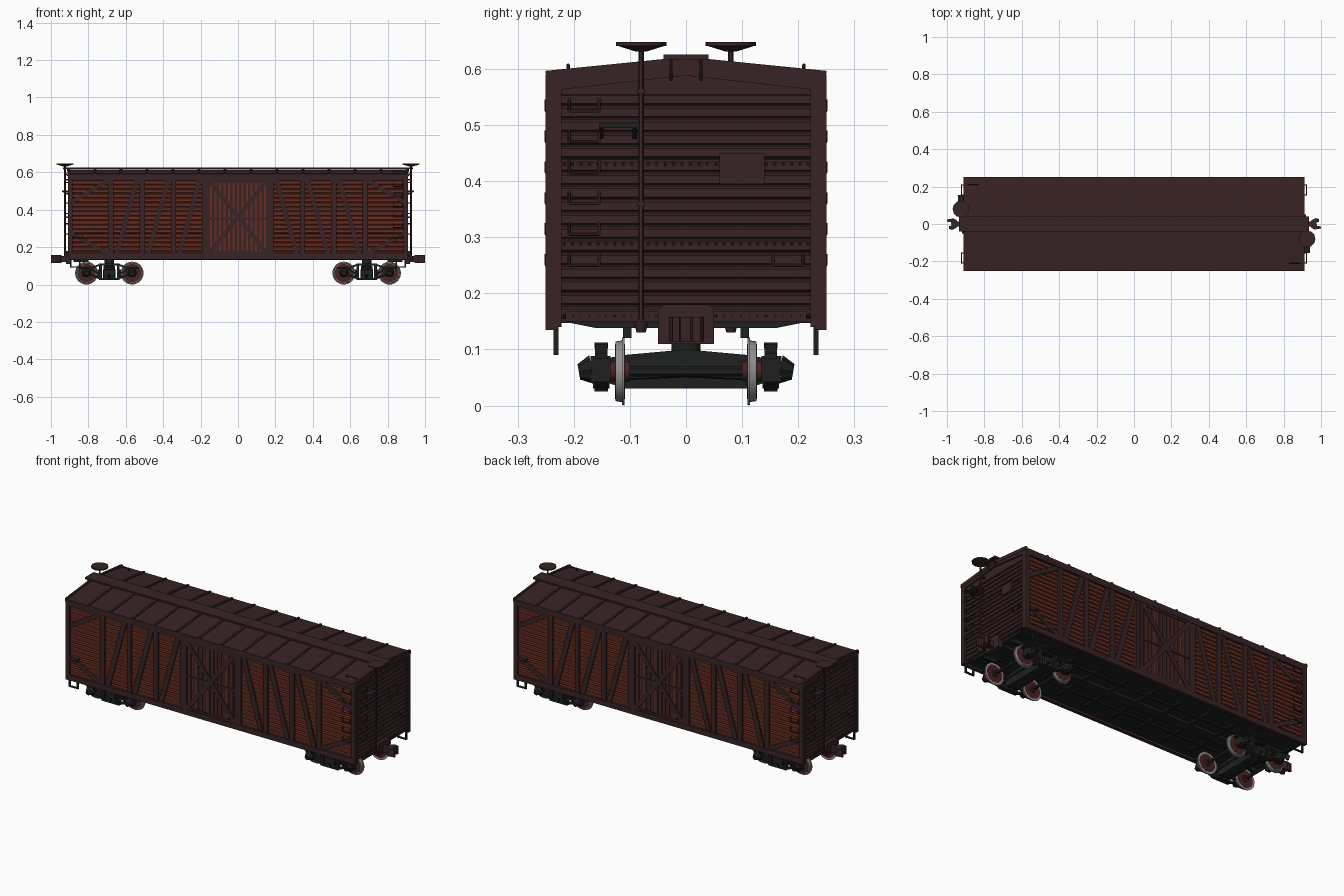
import bpy, bmesh, math
from mathutils import Vector, Matrix

COLORS = {"dark_brown": (0.040, 0.017, 0.018), "siding_red": (0.140, 0.027, 0.016),
          "frame_black": (0.013, 0.014, 0.014), "wheel_red_brown": (0.065, 0.016, 0.014),
          "steel": (0.28, 0.28, 0.28)}
MATS = {}
for k, c in COLORS.items():
    MATS[k] = bpy.data.materials.new(k)
    MATS[k].diffuse_color = (*c, 1)
parts = {}


def part(name, mat, sym=True):
    """sym parts are copied by a half turn about z at the end"""
    parts[name] = (bmesh.new(), mat, sym)
    return parts[name][0]


def box(bm, x0, x1, y0, y1, z0, z1):
    m = Matrix.Translation(((x0+x1)/2, (y0+y1)/2, (z0+z1)/2)) @ Matrix.Diagonal((abs(x1-x0), abs(y1-y0), abs(z1-z0), 1))
    bmesh.ops.create_cube(bm, size=1, matrix=m)


def beam(bm, a, b, w, d, n):
    """box from a to b, width w in plane, depth d along n"""
    a, b, n = Vector(a), Vector(b), Vector(n)
    t = (b - a).normalized()
    n = (n - t * n.dot(t)).normalized()
    m = Matrix((t, n.cross(t), n)).transposed().to_4x4()
    m.translation = (a + b) / 2
    bmesh.ops.create_cube(bm, size=1, matrix=m @ Matrix.Diagonal(((b-a).length, w, d, 1)))


def cyl(bm, a, b, r, n=12, r2=None):
    a, b = Vector(a), Vector(b)
    m = Matrix.Translation((a+b)/2) @ (b-a).to_track_quat('Z', 'Y').to_matrix().to_4x4()
    bmesh.ops.create_cone(bm, cap_ends=True, segments=n, radius1=r, radius2=r if r2 is None else r2,
                          depth=(b-a).length, matrix=m)


def rod(bm, pts, r=0.003):
    for a, b in zip(pts, pts[1:]):
        cyl(bm, a, b, r, 6)


def prism(bm, pts, axis, a0, a1):
    """extrude a 2D outline along an axis; pts are the other two coordinates"""
    def at(p, a):
        v = list(p)
        v.insert(axis, a)
        return bm.verts.new(v)
    lo, hi = [at(p, a0) for p in pts], [at(p, a1) for p in pts]
    bm.faces.new(lo)
    bm.faces.new(hi[::-1])
    for i in range(len(pts)):
        j = (i + 1) % len(pts)
        bm.faces.new((lo[j], lo[i], hi[i], hi[j]))


def boards(outer, inner, back, z0, n, h):
    """grooved plank outline"""
    pts = [(back, z0)]
    for i in range(n):
        z = z0 + i*h
        pts += [(inner, z), (outer, z + h*0.12), (outer, z + h*0.72), (inner, z + h*0.9)]
    return pts + [(inner, z0 + n*h), (back, z0 + n*h)]


# body core, sheathing and roof
b = part("body_core", "dark_brown", False)
box(b, -0.89, 0.89, -0.226, 0.226, 0.15, 0.57)
prism(b, [(-0.235, 0.55), (0.235, 0.55), (0.235, 0.578), (0, 0.602), (-0.235, 0.578)], 0, -0.9, 0.9)
prism(part("side_siding", "siding_red"), boards(-0.238, -0.231, -0.224, 0.155, 17, 0.0238), 0, -0.895, 0.895)
prism(part("end_siding", "dark_brown"), boards(0.902, 0.894, 0.88, 0.155, 17, 0.0238), 1, -0.226, 0.226)

b = part("roof", "dark_brown", False)
prism(b, [(-0.25, 0.577), (0, 0.602), (0.25, 0.577), (0.25, 0.59), (0, 0.615), (-0.25, 0.59)], 0, -0.912, 0.912)
b = part("roof_seams", "dark_brown")
for i in range(14):
    x = -0.905 + i * 1.81 / 13
    beam(b, (x, -0.25, 0.592), (x, -0.02, 0.615), 0.012, 0.009, (0, 0, 1))
b = part("running_board", "dark_brown", False)
box(b, -0.935, 0.935, -0.04, 0.04, 0.617, 0.626)
for i in range(14):
    x = -0.905 + i * 1.81 / 13
    box(b, x-0.008, x+0.008, -0.036, 0.036, 0.605, 0.618)
b = part("running_board_brackets", "dark_brown")
for y in (-0.027, 0.027):
    rod(b, [(0.91, y, 0.58), (0.918, y, 0.59), (0.93, y, 0.618)])

# outside framing on the sides
b = part("side_frame", "dark_brown")
N = (0, 1, 0)
box(b, -0.91, 0.91, -0.25, -0.23, 0.135, 0.165)
box(b, -0.91, 0.91, -0.25, -0.23, 0.556, 0.58)
for s in (-1, 1):
    box(b, s*0.885, s*0.91, -0.25, -0.222, 0.14, 0.585)
    for x in (0.68, 0.512, 0.345, 0.178):
        box(b, s*x-0.014, s*x+0.014, -0.247, -0.23, 0.15, 0.57)
    for x in (0.68, 0.512, 0.345):
        beam(b, (s*(x-0.03), -0.239, 0.16), (s*(x-0.14), -0.239, 0.56), 0.028, 0.014, N)
    beam(b, (s*0.89, -0.239, 0.44), (s*0.69, -0.239, 0.558), 0.024, 0.014, N)
    beam(b, (s*0.89, -0.239, 0.27), (s*0.69, -0.239, 0.165), 0.024, 0.014, N)

# sliding doors
box(part("door_planks", "siding_red"), -0.165, 0.165, -0.241, -0.228, 0.16, 0.56)
b = part("door_frame", "dark_brown")
for i in range(14):
    x = -0.156 + i*0.024
    box(b, x-0.0075, x+0.0075, -0.244, -0.235, 0.16, 0.56)
for x in (-0.158, 0.158):
    box(b, x-0.009, x+0.009, -0.249, -0.235, 0.16, 0.56)
for z in (0.172, 0.352, 0.55):
    box(b, -0.165, 0.165, -0.248, -0.235, z-0.006, z+0.006)
for s in (-1, 1):
    beam(b, (s*0.15, -0.243, 0.17), (-s*0.15, -0.243, 0.55), 0.024, 0.012, N)

# end trim: corner posts, gable band, sill, rivets and placard
b = part("end_trim", "dark_brown")
for s in (-1, 1):
    box(b, 0.885, 0.91, s*0.225, s*0.25, 0.14, 0.585)
prism(b, [(-0.25, 0.56), (0, 0.588), (0.25, 0.56), (0.25, 0.585), (0, 0.61), (-0.25, 0.585)], 0, 0.895, 0.91)
box(b, 0.885, 0.908, -0.215, 0.215, 0.15, 0.168)
box(b, 0.9, 0.909, 0.06, 0.14, 0.395, 0.45)
b = part("end_rivets", "dark_brown")
for z in (0.16, 0.288, 0.43):
    for i in range(30):
        y = -0.217 + i*0.015
        cyl(b, (0.9, y, z), (0.9105 if z < 0.2 else 0.905, y, z), 0.0035, 6, 0.002)

# grab irons, ladders and stirrup steps
b = part("grab_irons", "dark_brown")
for z in (0.545, 0.49, 0.435, 0.38, 0.325, 0.27):
    for ya, yb in [(-0.208, -0.155)] + ([(0.155, 0.208)] if z < 0.3 else []):
        rod(b, [(0.9, ya, z), (0.922, ya, z), (0.922, ya, z-0.02), (0.922, yb, z-0.02), (0.922, yb, z), (0.9, yb, z)])
    for xa, xb in [(0.83, 0.88)] + ([(-0.88, -0.83)] if z < 0.3 else []):
        rod(b, [(xa, -0.235, z), (xa, -0.249, z), (xa, -0.249, z-0.02), (xb, -0.249, z-0.02), (xb, -0.249, z), (xb, -0.235, z)])
rod(b, [(0.83, -0.21, 0.59), (0.83, -0.21, 0.607), (0.89, -0.21, 0.607), (0.89, -0.21, 0.59)])
b = part("stirrup_steps", "frame_black")
for s in (-1, 1):
    for x in (0.845, 0.895):
        box(b, s*x-0.004, s*x+0.004, -0.236, -0.227, 0.09, 0.15)
    box(b, s*0.841, s*0.899, -0.236, -0.227, 0.09, 0.097)

# hand brake
b = part("hand_brake", "dark_brown")
rod(b, [(0.925, -0.08, 0.13), (0.925, -0.08, 0.645)], 0.005)
cyl(b, (0.925, -0.08, 0.641), (0.925, -0.08, 0.648), 0.045, 12)
cyl(b, (0.925, -0.08, 0.631), (0.925, -0.08, 0.641), 0.010, 12, 0.042)
cyl(b, (0.925, -0.08, 0.13), (0.925, -0.08, 0.15), 0.008, 10, 0.014)
for z in (0.15, 0.36, 0.56):
    box(b, 0.895, 0.93, -0.087, -0.073, z-0.004, z+0.004)
b = part("brake_step", "frame_black")
box(b, 0.905, 0.94, -0.155, -0.087, 0.495, 0.503)
for y in (-0.151, -0.091):
    beam(b, (0.904, y, 0.478), (0.935, y, 0.497), 0.006, 0.008, (0, 1, 0))
    box(b, 0.9, 0.908, y-0.004, y+0.004, 0.475, 0.503)

# coupler and striker plate
b = part("coupler", "dark_brown")
prism(b, [(-0.05, 0.11), (0.05, 0.11), (0.05, 0.172), (0.04, 0.18), (-0.04, 0.18), (-0.05, 0.172)], 0, 0.89, 0.92)
box(b, 0.91, 0.96, -0.014, 0.014, 0.12, 0.152)
prism(b, [(0.945, -0.018), (0.965, -0.03), (1.0, -0.024), (0.998, -0.012), (0.978, -0.01), (0.976, 0.008),
          (0.988, 0.012), (0.99, 0.026), (0.972, 0.032), (0.948, 0.02)], 2, 0.114, 0.158)

# underframe
b = part("underframe", "frame_black", False)
box(b, -0.89, 0.89, -0.232, 0.232, 0.147, 0.157)
box(b, -0.9, 0.9, -0.03, 0.03, 0.132, 0.155)
for s in (-1, 1):
    box(b, -0.88, 0.88, s*0.1-0.007, s*0.1+0.007, 0.138, 0.15)
    box(b, s*0.8, s*0.88, 0.097, 0.112, 0.12, 0.15)
    box(b, s*0.8, s*0.88, -0.112, -0.097, 0.12, 0.15)
for x in (0, 0.17, 0.345, 0.512, 0.688, 0.88):
    for s in ((-1, 1) if x else (1,)):
        w = 0.03 if x == 0.688 else 0.011
        prism(b, [(-0.22, 0.15), (-0.16, 0.138), (0.16, 0.138), (0.22, 0.15)], 0, s*x-w, s*x+w)

# trucks: bolster, arch-bar side frames, springs, journals
T = 0.688
b = part("truck_frames", "frame_black")
prism(b, [(-0.165, 0.05), (-0.11, 0.03), (0.11, 0.03), (0.165, 0.05), (0.165, 0.08), (0.11, 0.09), (0, 0.1),
          (-0.11, 0.09), (-0.165, 0.08)], 0, T-0.03, T+0.03)
cyl(b, (T, 0, 0.09), (T, 0, 0.135), 0.026, 16)
for s in (-1, 1):
    y = s*0.151
    for u in (-1, 1):
        beam(b, (T+u*0.16, y, 0.088), (T+u*0.095, y, 0.088), 0.022, 0.01, (0, 0, 1))
        beam(b, (T+u*0.1, y, 0.088), (T+u*0.045, y, 0.107), 0.022, 0.01, (0, 0, 1))
        beam(b, (T+u*0.1, y, 0.052), (T+u*0.045, y, 0.03), 0.022, 0.01, (0, 0, 1))
        beam(b, (T+u*0.1, y, 0.083), (T+u*0.045, y, 0.05), 0.022, 0.009, (0, 0, 1))
        box(b, T+u*0.04, T+u*0.055, y-0.011, y+0.011, 0.025, 0.112)
        cyl(b, (T+u*0.018, y, 0.03), (T+u*0.018, y, 0.08), 0.015, 12)
        # journal box and brake beam
        x = T + u*0.122
        box(b, x-0.021, x+0.021, s*0.135, s*0.17, 0.042, 0.088)
        cyl(b, (x, s*0.168, 0.064), (x, s*0.191, 0.06), 0.026, 8, 0.014)
        rod(b, [(T+u*0.052, 0, 0.055), (T+u*0.052, s*0.11, 0.05)], 0.005)
        box(b, T+u*0.05, T+u*0.063, s*0.108, s*0.124, 0.035, 0.08)
    box(b, T-0.05, T+0.05, y-0.012, y+0.012, 0.102, 0.112)
    box(b, T-0.05, T+0.05, y-0.012, y+0.012, 0.025, 0.034)

# wheelsets
tread, disc, axle = part("wheel_treads", "steel"), part("wheel_discs", "wheel_red_brown"), part("axles", "frame_black")
for u in (-1, 1):
    x, z = T + u*0.122, 0.061
    rod(axle, [(x, -0.16, z), (x, 0.16, z)], 0.009)
    for s in (-1, 1):
        cyl(tread, (x, s*0.1095, z), (x, s*0.114, z), 0.061, 32, 0.060)
        cyl(tread, (x, s*0.114, z), (x, s*0.126, z), 0.055, 32, 0.053)
        cyl(disc, (x, s*0.109, z), (x, s*0.1268, z), 0.049, 32)
        cyl(disc, (x, s*0.1, z), (x, s*0.136, z), 0.018, 16)

# turn every part into an object
for name, (bm, mat, sym) in parts.items():
    if sym:
        g = bmesh.ops.duplicate(bm, geom=bm.verts[:] + bm.edges[:] + bm.faces[:])["geom"]
        vs = [v for v in g if isinstance(v, bmesh.types.BMVert)]
        bmesh.ops.rotate(bm, verts=vs, cent=(0, 0, 0), matrix=Matrix.Rotation(math.pi, 3, 'Z'))
    bmesh.ops.recalc_face_normals(bm, faces=bm.faces[:])
    me = bpy.data.meshes.new(name)
    bm.to_mesh(me)
    bm.free()
    me.materials.append(MATS[mat])
    ob = bpy.data.objects.new(name, me)
    bpy.context.collection.objects.link(ob)
    if name in ("wheel_treads", "wheel_discs", "axles", "hand_brake", "grab_irons"):
        bpy.ops.object.select_all(action='DESELECT')
        ob.select_set(True)
        bpy.context.view_layer.objects.active = ob
        bpy.ops.object.shade_smooth_by_angle(angle=math.radians(35))
